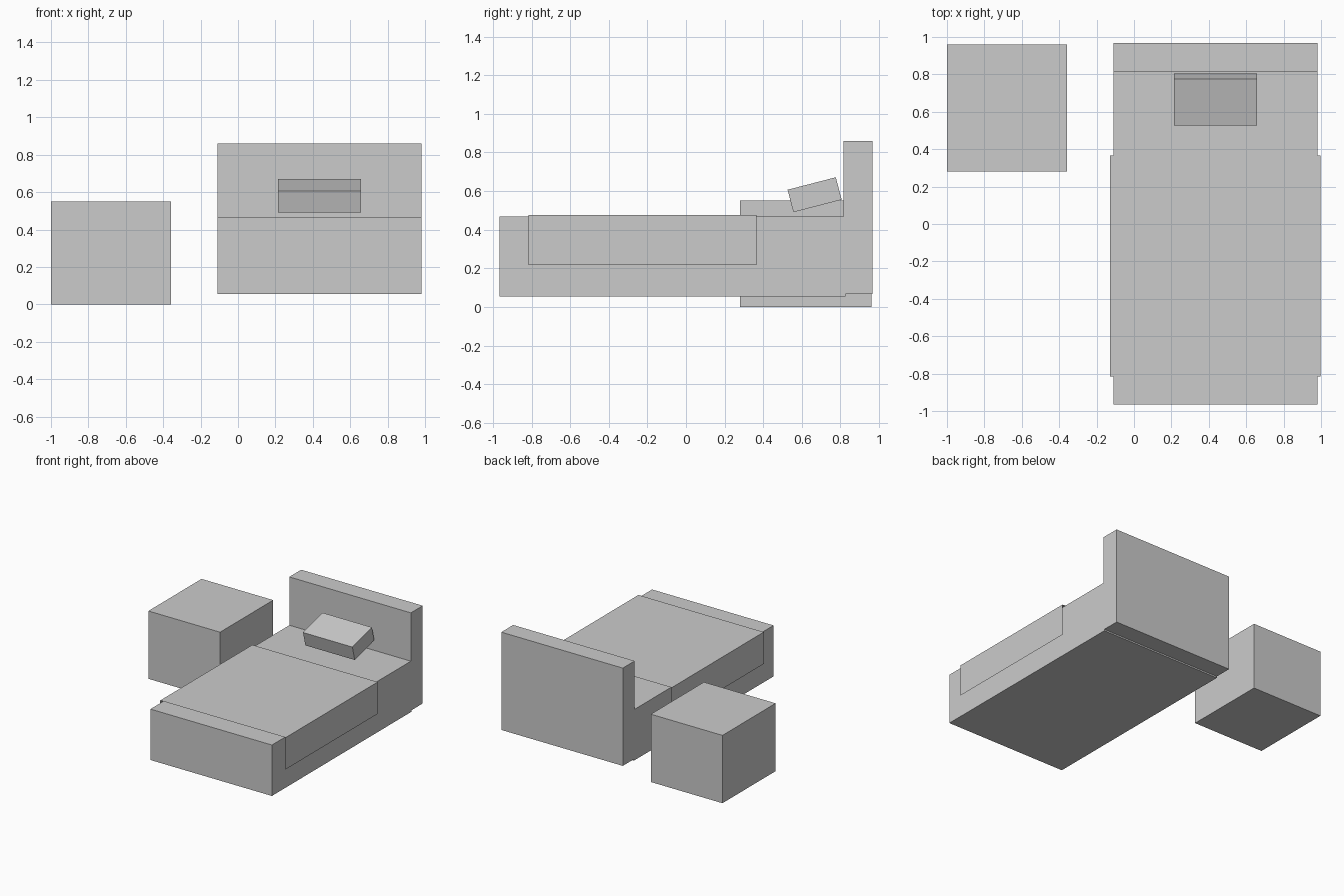
import bpy
from math import radians
from mathutils import Matrix, Vector
import bmesh

default = bpy.data.objects.get("Cube")
if default:
    bpy.data.objects.remove(default, do_unlink=True)

# Single plain grey
grey = bpy.data.materials.new("plain_grey")
grey.use_nodes = True
colour = (0.6, 0.6, 0.6, 1)
grey.diffuse_color = colour
grey.node_tree.nodes["Principled BSDF"].inputs["Base Color"].default_value = colour


def box(name, low, high, tilt=0, open_sides=()):
    """Box between two corners, tilted about x; faces along open_sides are removed."""
    low, high = Vector(low), Vector(high)
    size = high - low
    bm = bmesh.new()
    bmesh.ops.create_cube(bm, size=1, matrix=Matrix.Diagonal((*size, 1)))
    bm.normal_update()
    gone = [f for f in bm.faces
            if any(f.normal.dot(Vector(d)) > 0.9 for d in open_sides)]
    bmesh.ops.delete(bm, geom=gone, context='FACES')
    mesh = bpy.data.meshes.new(name)
    bm.to_mesh(mesh)
    bm.free()
    mesh.materials.append(grey)
    obj = bpy.data.objects.new(name, mesh)
    obj.location = (low + high) / 2
    obj.rotation_euler.x = radians(tilt)
    bpy.context.collection.objects.link(obj)
    return obj


# Bed
box("mattress_base", (-0.11, -0.965, 0.055), (0.98, 0.825, 0.468))
box("headboard", (-0.11, 0.815, 0.067), (0.98, 0.967, 0.86))

# Blanket: a thin sheet draped over the top and both sides
box("blanket", (-0.127, -0.815, 0.218), (0.998, 0.365, 0.476),
    open_sides=[(0, -1, 0), (0, 1, 0), (0, 0, -1)])

# Pillow leaning towards the headboard
box("pillow", (0.215, 0.537, 0.521), (0.658, 0.795, 0.641), tilt=14.5)

# Bedside block
box("nightstand", (-1.0, 0.28, 0.0), (-0.357, 0.961, 0.55))
